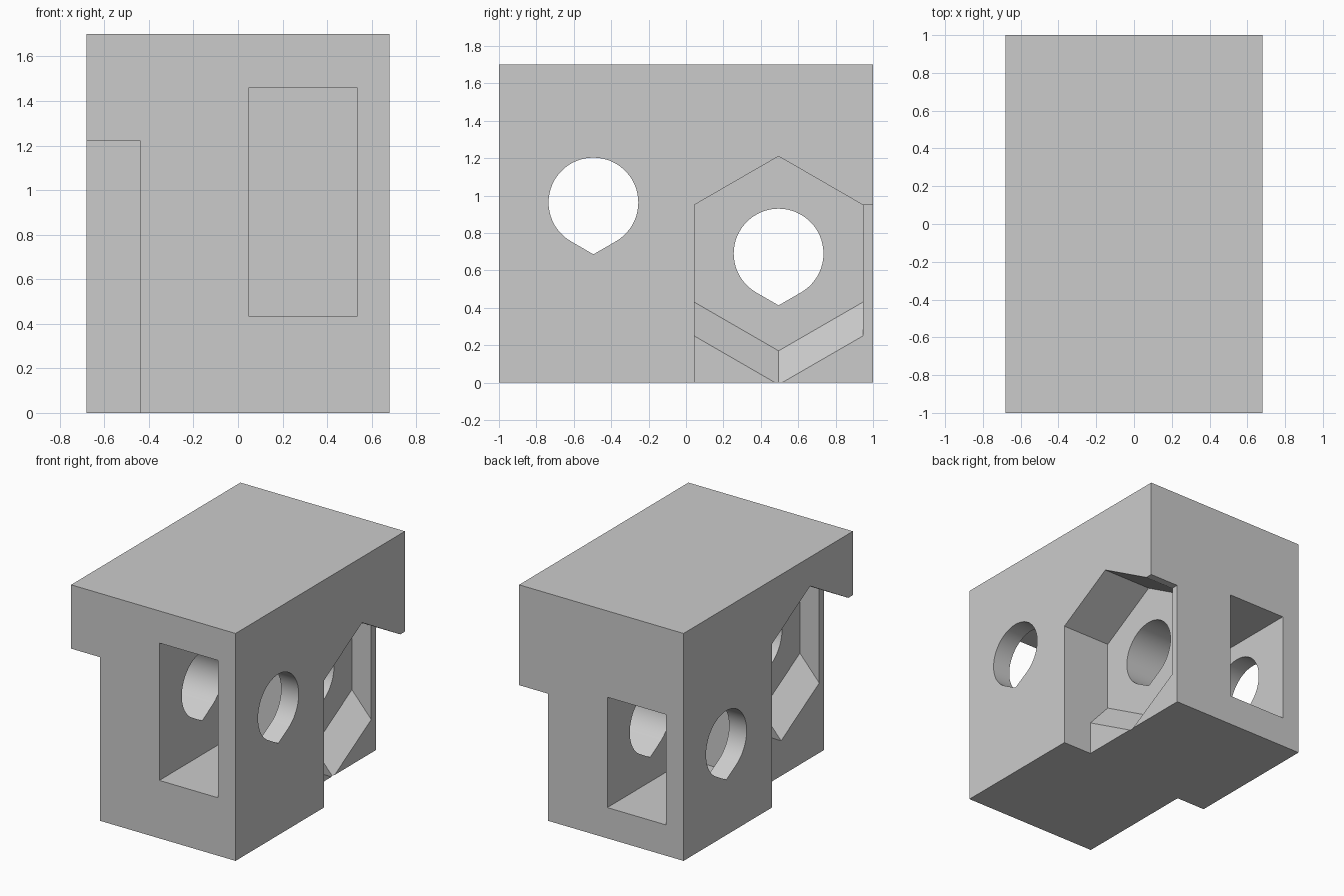
import bpy, bmesh, math

old = bpy.data.objects.get("Cube")
if old:
    bpy.data.objects.remove(old, do_unlink=True)

W, D, H = 0.68, 1.0, 1.7        # half width, half depth, height
NOTCH, FLOOR = 0.44, 0.28       # x of side notch and of hex recess floor
R = 0.52                        # hex corner radius
F = R * math.cos(math.pi / 6)   # hex half width
HOLE = 0.24

grey = bpy.data.materials.new("light grey plastic")
grey.use_nodes = True
grey.diffuse_color = (0.6, 0.6, 0.6, 1)
grey.node_tree.nodes["Principled BSDF"].inputs["Base Color"].default_value = (0.6, 0.6, 0.6, 1)


def loft(name, x0, ring0, x1, ring1):
    """Solid between two (y, z) outlines at x0 and x1."""
    bm = bmesh.new()
    a = [bm.verts.new((x0, y, z)) for y, z in ring0]
    b = [bm.verts.new((x1, y, z)) for y, z in ring1]
    bm.faces.new(a)
    bm.faces.new(b)
    for i in range(len(a)):
        j = (i + 1) % len(a)
        bm.faces.new((a[i], a[j], b[j], b[i]))
    bmesh.ops.recalc_face_normals(bm, faces=bm.faces)
    mesh = bpy.data.meshes.new(name)
    bm.to_mesh(mesh)
    bm.free()
    mesh.materials.append(grey)
    obj = bpy.data.objects.new(name, mesh)
    bpy.context.collection.objects.link(obj)
    return obj


def block(name, x0, x1, y0, y1, z0, z1):
    ring = [(y0, z0), (y1, z0), (y1, z1), (y0, z1)]
    return loft(name, x0, ring, x1, ring)


def hexagon(cy, cz, drop=0.0):
    """Pointed-top hexagon whose lower corners are lowered by drop."""
    ring = []
    for i in range(6):
        t = math.radians(90 + 60 * i)
        z = cz + R * math.sin(t)
        ring.append((cy + R * math.cos(t), z - drop if z < cz else z))
    return ring


def teardrop(cy, cz):
    """Circle with a tangent point at the bottom."""
    ring = [(cy + HOLE * math.cos(math.radians(t)), cz + HOLE * math.sin(math.radians(t)))
            for t in range(-60, 241, 6)]
    return ring + [(cy, cz - HOLE / math.cos(math.pi / 6))]


body = block("bracket_body", -W, W, -D, D, 0, H)
cutters = []

# Each side: s is the side of the open recess, cz the hole height, slot its z range
for s, cz, slot in ((1, 0.69, (0.23, 1.055)), (-1, 0.963, (0.433, 1.46))):
    cy = 0.495 * s
    shoulder = cz + R / 2

    # side notch open at the bottom and end, with a gabled top
    notch = [(cy - s * F, -0.1), (cy - s * F, shoulder), (cy, cz + R),
             (cy + s * F, shoulder), (s * 1.1, shoulder), (s * 1.1, -0.1)]
    cutters.append(loft("notch_cutter", s * NOTCH, notch, s * 0.8, notch))

    # hex recess with its lower walls sloped at 45 degrees
    outer = 0.5
    drop = (outer - FLOOR) * 1.13
    cutters.append(loft("recess_cutter", s * FLOOR, hexagon(cy, cz),
                        s * outer, hexagon(cy, cz, drop)))

    # rectangular slot entering from the end face
    xs = sorted((-s * 0.05, -s * 0.535))
    ys = sorted((s * 0.05, s * 1.1))
    cutters.append(block("slot_cutter", *xs, *ys, *slot))

    # through hole
    ring = teardrop(cy, cz)
    cutters.append(loft("hole_cutter", -0.9, ring, 0.9, ring))

for c in cutters:
    c.hide_render = True
    m = body.modifiers.new(c.name, 'BOOLEAN')
    m.operation = 'DIFFERENCE'
    m.solver = 'EXACT'
    m.object = c

# Bake the cuts and drop the cutters
deps = bpy.context.evaluated_depsgraph_get()
result = bpy.data.meshes.new_from_object(body.evaluated_get(deps))
body.modifiers.clear()
body.data = result
for c in cutters:
    bpy.data.objects.remove(c, do_unlink=True)

bpy.ops.object.select_all(action='DESELECT')
body.select_set(True)
bpy.context.view_layer.objects.active = body
bpy.ops.object.shade_smooth_by_angle(angle=math.radians(25))
